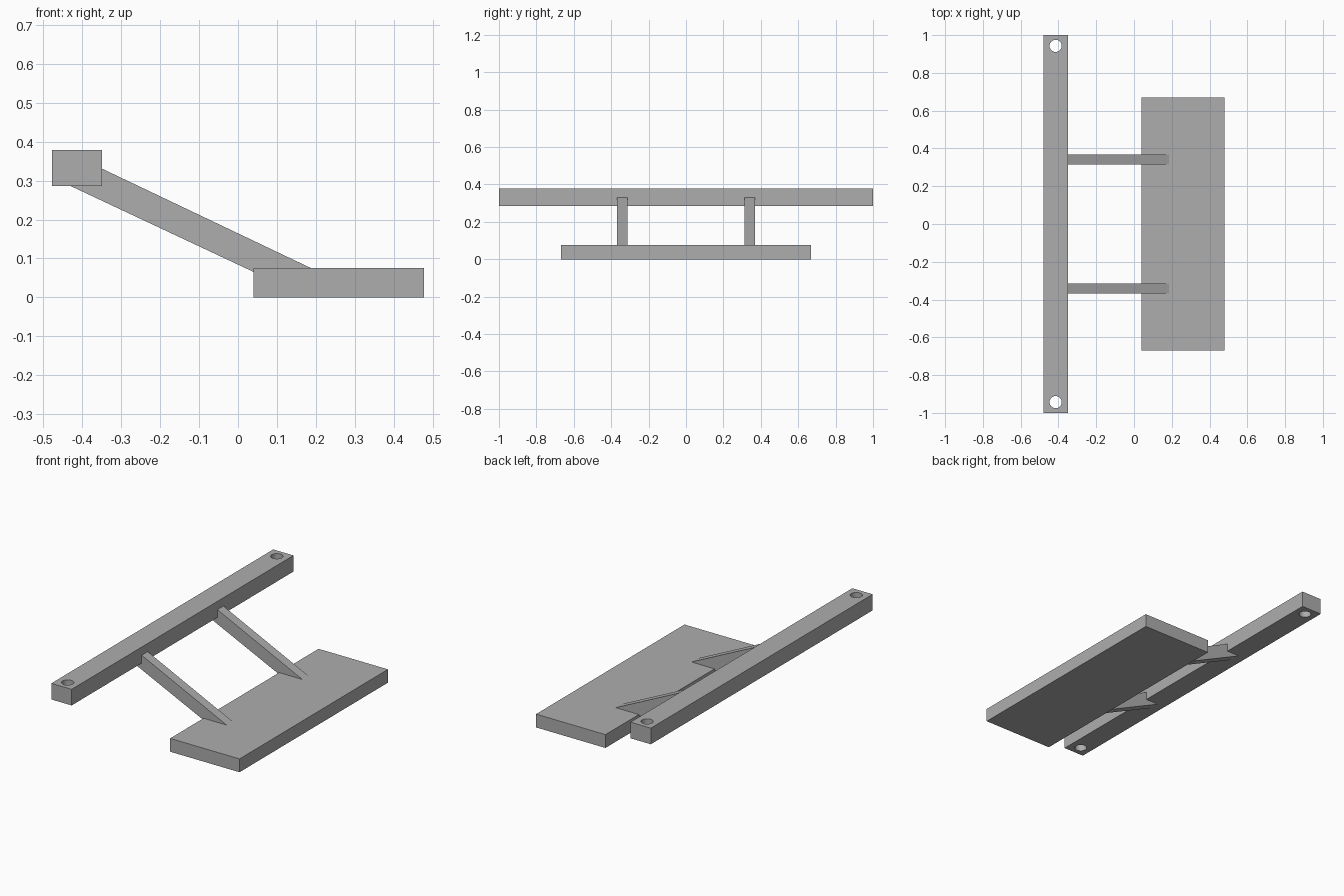
import bpy
import bmesh

cube = bpy.data.objects.get("Cube")
if cube:
    bpy.data.objects.remove(cube, do_unlink=True)

grey = bpy.data.materials.new("plain grey")
grey.use_nodes = True
grey.diffuse_color = (0.42, 0.42, 0.42, 1)
grey.node_tree.nodes["Principled BSDF"].inputs["Base Color"].default_value = grey.diffuse_color


def prism(name, outline, half_width, y=0.0):
    """Extrude an x-z outline along y, centred on y."""
    bm = bmesh.new()
    face = bm.faces.new([bm.verts.new((x, y - half_width, z)) for x, z in outline])
    new = bmesh.ops.extrude_face_region(bm, geom=[face])["geom"]
    moved = [v for v in new if isinstance(v, bmesh.types.BMVert)]
    bmesh.ops.translate(bm, verts=moved, vec=(0, 2 * half_width, 0))
    bmesh.ops.recalc_face_normals(bm, faces=bm.faces)
    mesh = bpy.data.meshes.new(name)
    bm.to_mesh(mesh)
    bm.free()
    mesh.materials.append(grey)
    obj = bpy.data.objects.new(name, mesh)
    bpy.context.collection.objects.link(obj)
    return obj


def rectangle(x0, x1, z0, z1):
    return [(x0, z0), (x1, z0), (x1, z1), (x0, z1)]


# Flat base plate and raised rail
prism("base_plate", rectangle(0.04, 0.478, 0, 0.076), 0.669)
rail = prism("rail", rectangle(-0.478, -0.35, 0.286, 0.378), 1.0)

# Sloping arms, with their ends buried in the rail and plate
arm = [(-0.43, 0.286), (0.06, 0.056), (0.186, 0.056),
       (0.186, 0.076), (-0.35, 0.331), (-0.43, 0.331)]
for side, y in (("front", -0.341), ("back", 0.341)):
    prism(side + "_arm", arm, 0.027, y)

# Round through-holes near the rail ends
for side, y in (("front", -0.943), ("back", 0.943)):
    bpy.ops.mesh.primitive_cylinder_add(vertices=32, radius=0.032, depth=0.3,
                                        location=(-0.415, y, 0.332))
    cutter = bpy.context.object
    cutter.name = side + "_hole_cutter"
    cutter.data.materials.append(grey)
    bpy.context.view_layer.update()
    cut = rail.modifiers.new(side + "_hole", "BOOLEAN")
    cut.operation = "DIFFERENCE"
    cut.solver = "EXACT"
    cut.object = cutter
    bpy.ops.object.select_all(action="DESELECT")
    rail.select_set(True)
    bpy.context.view_layer.objects.active = rail
    bpy.ops.object.modifier_apply(modifier=cut.name)
    bpy.data.objects.remove(cutter, do_unlink=True)

bpy.ops.object.shade_smooth_by_angle(angle=0.6)
